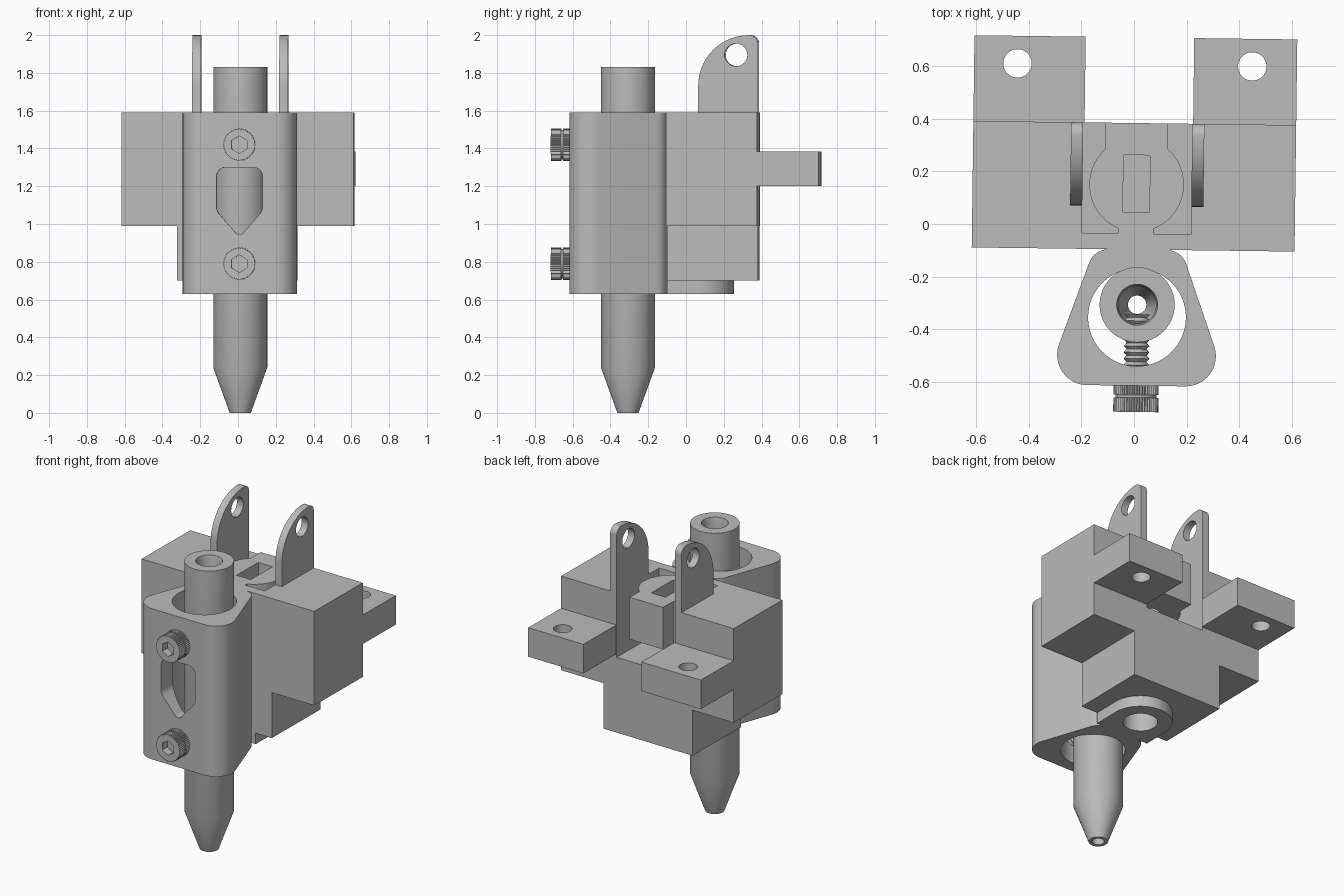
import bpy, bmesh
from math import pi, cos, sin, tan, radians
from mathutils import Vector, Matrix

cube = bpy.data.objects.get("Cube")
if cube:
    bpy.data.objects.remove(cube, do_unlink=True)

grey = bpy.data.materials.new("plain grey")
grey.use_nodes = True
grey.diffuse_color = (0.5, 0.5, 0.5, 1)
grey.node_tree.nodes["Principled BSDF"].inputs["Base Color"].default_value = (0.5, 0.5, 0.5, 1)

TILT = -0.013      # small turn of the whole assembly about z
C = 0.016          # x of the clamp, nozzle and bolts
parts = []


def finish(name, bm):
    bmesh.ops.recalc_face_normals(bm, faces=bm.faces)
    me = bpy.data.meshes.new(name)
    bm.to_mesh(me)
    bm.free()
    me.materials.append(grey)
    ob = bpy.data.objects.new(name, me)
    bpy.context.collection.objects.link(ob)
    parts.append(ob)
    return ob


def prism(name, outline, axis, a, b):
    """Extrude a 2D outline along an axis from a to b."""
    place = {"x": lambda u, v, w: (w, u, v),
             "y": lambda u, v, w: (u, w, v),
             "z": lambda u, v, w: (u, v, w)}[axis]
    bm = bmesh.new()
    low = [bm.verts.new(place(u, v, a)) for u, v in outline]
    high = [bm.verts.new(place(u, v, b)) for u, v in outline]
    bm.faces.new(low)
    bm.faces.new(high)
    n = len(low)
    for i in range(n):
        j = (i + 1) % n
        bm.faces.new((low[i], low[j], high[j], high[i]))
    return finish(name, bm)


def rect(u0, u1, v0, v1):
    return [(u0, v0), (u1, v0), (u1, v1), (u0, v1)]


def box(name, x, y, z):
    return prism(name, rect(*x, *y), "z", *z)


def circle(cu, cv, r, n=48, r2=None):
    """Regular outline; r2 makes every other point a different radius."""
    out = []
    for i in range(n):
        q = r2 if r2 and i % 2 else r
        out.append((cu + q * cos(2 * pi * i / n), cv + q * sin(2 * pi * i / n)))
    return out


def fillet(corners, steps=10):
    """Round the corners (u, v, radius) of a polygon."""
    out = []
    n = len(corners)
    for i, (u, v, r) in enumerate(corners):
        p = Vector((u, v))
        if r == 0:
            out.append((u, v))
            continue
        d1 = (Vector(corners[i - 1][:2]) - p).normalized()
        d2 = (Vector(corners[(i + 1) % n][:2]) - p).normalized()
        half = d1.angle(d2) / 2
        centre = p + (d1 + d2).normalized() * (r / sin(half))
        s = p + d1 * (r / tan(half)) - centre
        e = p + d2 * (r / tan(half)) - centre
        turn = s.angle_signed(e)
        for k in range(steps + 1):
            t = -turn * k / steps
            out.append((centre.x + s.x * cos(t) - s.y * sin(t),
                        centre.y + s.x * sin(t) + s.y * cos(t)))
    return out


def lathe(name, profile, matrix, steps=48):
    """Spin a closed (radius, height) loop about z, then place it."""
    bm = bmesh.new()
    rings = []
    for i in range(steps):
        a = 2 * pi * i / steps
        rings.append([bm.verts.new((r * cos(a), r * sin(a), h)) for r, h in profile])
    m = len(profile)
    for i in range(steps):
        p, q = rings[i], rings[(i + 1) % steps]
        for k in range(m):
            l = (k + 1) % m
            bm.faces.new((p[k], q[k], q[l], p[l]))
    bm.transform(matrix)
    return finish(name, bm)


def combine(ob, tool, operation="DIFFERENCE"):
    """Apply a boolean and throw the tool away."""
    mod = ob.modifiers.new("cut", "BOOLEAN")
    mod.operation = operation
    mod.solver = "EXACT"
    mod.object = tool
    bpy.context.view_layer.objects.active = ob
    bpy.ops.object.modifier_apply(modifier=mod.name)
    parts.remove(tool)
    bpy.data.objects.remove(tool, do_unlink=True)


# Carriage body: wide block over a narrow block, open channel at the back
BACK, FRONT = 0.384, -0.097
body = prism("body", [(-0.616, 0.99), (-0.323, 0.99), (-0.323, 0.70), (0.31, 0.70),
                      (0.31, 0.99), (0.612, 0.99), (0.612, 1.59), (-0.616, 1.59)],
             "y", FRONT, BACK)
combine(body, box("channel_cut", (-0.198, 0.217), (-0.037, 0.6), (1.18, 1.8)))
combine(body, prism("bore_cut", circle(0.01, 0.07, 0.1), "z", 0.5, 0.95))

# Rounded boss under the body
boss = prism("bottom_boss", fillet([(-0.175, FRONT, 0), (0.195, FRONT, 0),
                                    (0.195, 0.255, 0.184), (-0.175, 0.255, 0.184)]),
             "z", 0.63, 0.70)
combine(boss, prism("boss_hole", circle(0.01, 0.07, 0.1), "z", 0.5, 0.8))

# Keyed insert in the channel
insert = prism("insert", circle(0.008, 0.15, 0.18, 64), "z", 1.32, 1.588)
combine(insert, box("insert_tail", (-0.113, 0.125), (0.2, BACK), (1.32, 1.588)), "UNION")
combine(insert, box("insert_neck", (-0.06, 0.075), (-0.038, 0.1), (1.32, 1.588)), "UNION")
combine(insert, box("insert_slot", (-0.043, 0.058), (0.045, 0.262), (1.49, 1.7)))
combine(insert, prism("insert_hole", circle(0.008, 0.15, 0.06), "z", 1.2, 1.42))

# Mounting tabs with holes
for side, x0, x1, hole in (("right", -0.616, -0.193, -0.451), ("left", 0.22, 0.612, 0.442)):
    tab = box(side + "_tab", (x0, x1), (BACK, 0.71), (1.2, 1.385))
    combine(tab, prism("tab_hole", circle(hole, 0.605, 0.054), "z", 1.1, 1.5))

# Upright ears with pivot holes
for side, x0 in (("right", -0.244), ("left", 0.217)):
    ear = prism(side + "_ear", fillet([(0.068, 1.59, 0), (BACK, 1.59, 0),
                                       (BACK, 2.0, 0.045), (0.068, 2.0, 0.268)], 14),
                "x", x0, x0 + 0.046)
    combine(ear, prism("ear_hole", circle(0.268, 1.895, 0.06), "x", x0 - 0.1, x0 + 0.15))

# Clamp: rounded trapezoid sleeve with a front window
clamp = prism("clamp", fillet([(C - 0.35, -0.615, 0.115), (C + 0.35, -0.615, 0.115),
                               (C + 0.166, FRONT, 0.08), (C - 0.166, FRONT, 0.08)], 12),
              "z", 0.63, 1.59)
combine(clamp, prism("clamp_bore", circle(C, -0.355, 0.186, 64), "z", 0.5, 1.7))
combine(clamp, prism("window", fillet([(C - 0.122, 1.30, 0.05), (C + 0.122, 1.30, 0.05),
                                       (C + 0.122, 1.07, 0.06), (C, 0.93, 0.03),
                                       (C - 0.122, 1.07, 0.06)]), "y", -0.8, -0.4))

# Tubular nozzle with a tapered tip
lathe("nozzle", [(0.056, 0), (0.143, 0.24), (0.143, 1.83), (0.078, 1.83),
                 (0.072, 1.8), (0.072, 0.3), (0.035, 0.2), (0.035, 0)],
      Matrix.Translation((C, -0.307, 0)))

# Socket bolts through the clamp front
for label, z in (("upper", 1.42), ("lower", 0.79)):
    head = prism(label + "_bolt_head", circle(C, z, 0.086, 96, 0.081), "y", -0.715, -0.615)
    groove = lathe("groove", [(0.078, -0.005), (0.12, -0.005), (0.12, 0.005), (0.078, 0.005)],
                   Matrix.Translation((C, -0.655, z)) @ Matrix.Rotation(pi / 2, 4, "X"))
    combine(head, groove)
    combine(head, prism("socket", [(C + v - z, z + u - C) for u, v in circle(C, z, 0.046, 6)],
                        "y", -0.8, -0.665))
    thread = [(0.001, 0)]
    for k in range(12):
        thread += [(0.038, 0.024 * k), (0.049, 0.024 * k + 0.012)]
    thread.append((0.001, thread[-1][1]))
    lathe(label + "_bolt_thread", thread,
          Matrix.Translation((C, -0.62, z)) @ Matrix.Rotation(-pi / 2, 4, "X"), 24)

# Common turn and shading
for ob in parts:
    ob.data.transform(Matrix.Rotation(TILT, 4, "Z"))
    bpy.ops.object.select_all(action="DESELECT")
    ob.select_set(True)
    bpy.context.view_layer.objects.active = ob
    bpy.ops.object.shade_smooth_by_angle(angle=radians(28))
